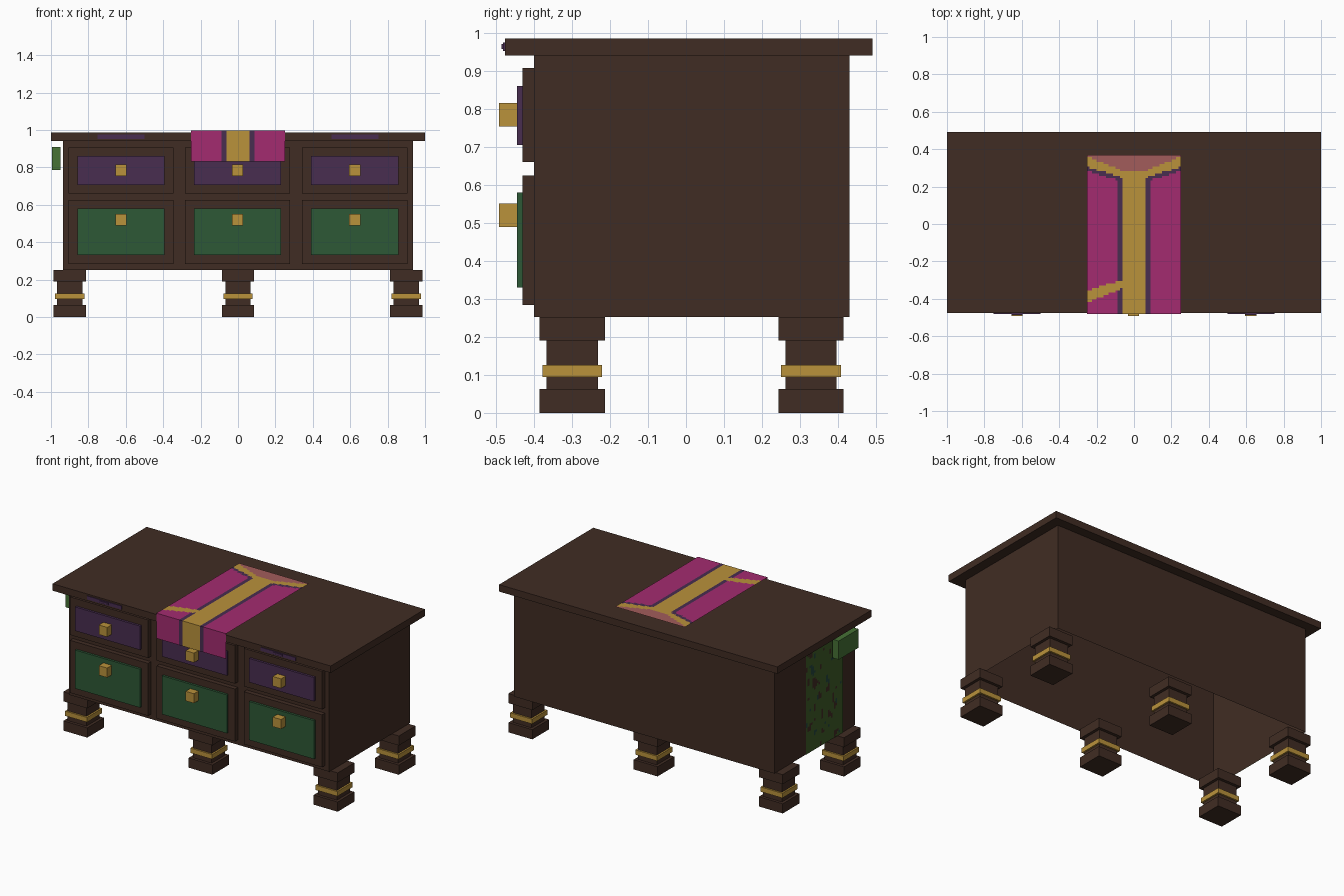
import bpy, bmesh
from mathutils import Vector, noise

old = bpy.data.objects.get("Cube")
if old:
    bpy.data.objects.remove(old, do_unlink=True)


def linear(c):
    c /= 255
    return c / 12.92 if c < 0.04045 else ((c + 0.055) / 1.055) ** 2.4


def material(name, hexcode):
    rgb = [linear(c) for c in bytes.fromhex(hexcode)] + [1]
    m = bpy.data.materials.new(name)
    m.use_nodes = True
    m.diffuse_color = rgb
    node = m.node_tree.nodes["Principled BSDF"]
    node.inputs["Base Color"].default_value = rgb
    node.inputs["Roughness"].default_value = 0.9
    return m


wood = material("dark wood", "402c23")
gold = material("gold", "ba923b")
purple = material("deep purple", "482d50")
green = material("drawer green", "2d5836")
magenta = material("magenta cloth", "a32b70")
salmon = material("salmon cloth", "a25c5b")
moss = material("moss", "3e5c28")
leaf = material("leaf green", "467236")
teal = material("dark teal", "24453c")


def finish(name, bm, mats):
    mesh = bpy.data.meshes.new(name)
    bm.to_mesh(mesh)
    bm.free()
    for m in mats:
        mesh.materials.append(m)
    ob = bpy.data.objects.new(name, mesh)
    bpy.context.collection.objects.link(ob)
    return ob


def box(name, x, y, z, mat, open_bottom=False):
    """Box from (low, high) ranges on each axis."""
    bm = bmesh.new()
    bmesh.ops.create_cube(bm, size=1)
    for v in bm.verts:
        v.co = [lo + (hi - lo) * (c + 0.5) for c, (lo, hi) in zip(v.co, (x, y, z))]
    if open_bottom:
        low = [f for f in bm.faces if f.normal.z < -0.5]
        bmesh.ops.delete(bm, geom=low, context='FACES_ONLY')
    return finish(name, bm, [mat])


def around(c, width):
    return (c - width / 2, c + width / 2)


def sheet(name, corner, u, v, cells, mats, rule):
    """Flat grid spanned by u and v; rule(centre) gives each face its colour."""
    bm = bmesh.new()
    bmesh.ops.create_grid(bm, x_segments=cells[0], y_segments=cells[1], size=0.5)
    for p in bm.verts:
        p.co = Vector(corner) + Vector(u) * (p.co.x + 0.5) + Vector(v) * (p.co.y + 0.5)
    bm.normal_update()
    for f in bm.faces:
        f.material_index = mats.index(rule(f.calc_center_median()))
    return finish(name, bm, mats)


# Carcass, open underneath, and the table top
box("body", (-0.936, 0.936), (-0.40, 0.43), (0.252, 0.945), wood, open_bottom=True)
box("table_top", (-1, 1), (-0.476, 0.491), (0.94, 0.985), wood)

# Drawers: frame, coloured panel and knob
for col, cx in zip(("right", "middle", "left"), (-0.626, -0.002, 0.624)):
    for row, frame_z, panel_z, knob_z, mat in (
            ("upper", (0.66, 0.907), (0.705, 0.86), 0.784, purple),
            ("lower", (0.284, 0.625), (0.33, 0.58), 0.52, green)):
        tag = f"{row}_{col}"
        box("drawer_frame_" + tag, around(cx, 0.562), (-0.43, -0.40), frame_z, wood)
        box("drawer_panel_" + tag, around(cx, 0.466), (-0.445, -0.43), panel_z, mat)
        box("knob_" + tag, around(cx, 0.06), (-0.492, -0.445), around(knob_z, 0.062), gold)

# Six stacked feet with gold bands
for row, cy in (("front", -0.299), ("back", 0.329)):
    for col, cx in (("right", -0.9), ("middle", 0), ("left", 0.9)):
        for part, w, z, mat in (("base", 0.172, (0, 0.063), wood),
                                ("post", 0.135, (0.063, 0.19), wood),
                                ("band", 0.157, (0.095, 0.126), gold),
                                ("cap", 0.172, (0.19, 0.252), wood)):
            box(f"foot_{part}_{row}_{col}", around(cx, w), around(cy, w), z, mat)

# Small purple inlays on the front edge of the top
for side, cx in (("right", -0.625), ("left", 0.625)):
    box("edge_inlay_" + side, around(cx, 0.25), (-0.481, -0.476), (0.952, 0.975), purple)
    box("edge_inlay_tab_" + side, around(cx, 0.06), (-0.486, -0.481), (0.957, 0.97), purple)


# Cloth runner: stripes along the length, flared at the ends
def stripes(x):
    return gold if x < 0.0625 else purple if x < 0.0875 else magenta


def runner_colour(p):
    x, d = abs(p.x), 0.37 - p.y
    if d < min(0.085, 0.11 - 0.4 * x):
        return salmon
    if d < 0.14 - 0.3 * x:
        return gold
    if d < 0.162 - 0.3 * x and x > 0.0625:
        return purple
    front = p.y + 0.48
    if p.x < -0.0625 and 0.16 - 0.4 * x < front < 0.2 - 0.3 * x:
        return gold
    return stripes(x)


cloth = [magenta, gold, purple, salmon]
sheet("runner_top", (-0.25, -0.48, 0.996), (0.5, 0, 0), (0, 0.85, 0), (40, 68),
      cloth, runner_colour)
sheet("runner_drop", (-0.25, -0.48, 0.832), (0.5, 0, 0), (0, 0, 0.164), (40, 1),
      cloth, lambda p: stripes(abs(p.x)))


# Mossy hanging on the right side, with a leaf-green block over it
def moss_colour(p):
    q = Vector((p.y * 24, p.z * 15, 3.3))
    if noise.noise(q) > 0.42:
        return wood
    return teal if noise.noise(q + Vector((40, 7, 0))) > 0.42 else moss


sheet("moss_panel", (-0.941, 0.11, 0.254), (0, -0.38, 0), (0, 0, 0.686), (24, 44),
      [moss, wood, teal], moss_colour)
box("moss_block", (-0.995, -0.95), (-0.352, -0.147), (0.787, 0.908), leaf)
